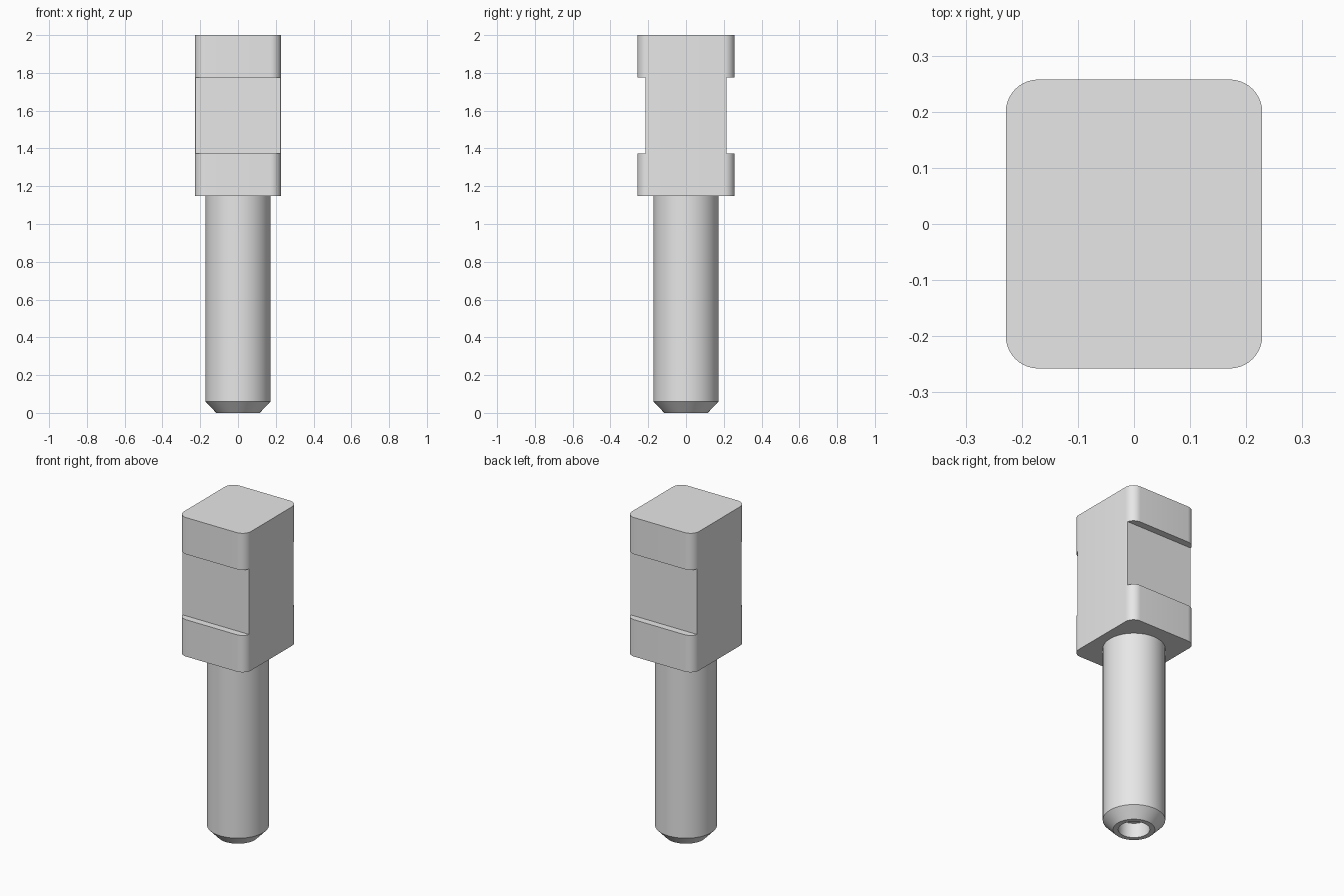
import bpy
import bmesh
from math import pi, cos, sin
from mathutils import Vector

if "Cube" in bpy.data.objects:
    bpy.data.objects.remove(bpy.data.objects["Cube"], do_unlink=True)

# Single plain grey
grey = bpy.data.materials.new("plain_grey")
grey.use_nodes = True
colour = (0.8, 0.8, 0.8, 1)
grey.diffuse_color = colour
grey.node_tree.nodes["Principled BSDF"].inputs["Base Color"].default_value = colour

HEAD_X, HEAD_Y, CORNER = 0.2285, 0.2575, 0.058
HEAD_BOTTOM, HEAD_TOP = 1.147, 2.0
NOTCH_Y, NOTCH_BOTTOM, NOTCH_TOP = 0.215, 1.373, 1.775


def finish(name, bm):
    bmesh.ops.recalc_face_normals(bm, faces=bm.faces)
    mesh = bpy.data.meshes.new(name)
    bm.to_mesh(mesh)
    bm.free()
    mesh.materials.append(grey)
    obj = bpy.data.objects.new(name, mesh)
    bpy.context.collection.objects.link(obj)
    return obj


def activate(obj):
    bpy.ops.object.select_all(action='DESELECT')
    obj.select_set(True)
    bpy.context.view_layer.objects.active = obj


def smooth(obj):
    activate(obj)
    bpy.ops.object.shade_smooth_by_angle(angle=pi / 7)


# Head: rounded rectangle pulled upward
bm = bmesh.new()
steps = 10
outline = []
for quarter, (sx, sy) in enumerate([(1, 1), (-1, 1), (-1, -1), (1, -1)]):
    for i in range(steps + 1):
        a = (quarter + i / steps) * pi / 2
        outline.append(bm.verts.new((sx * (HEAD_X - CORNER) + CORNER * cos(a),
                                     sy * (HEAD_Y - CORNER) + CORNER * sin(a),
                                     HEAD_BOTTOM)))
base = bm.faces.new(outline)
pulled = bmesh.ops.extrude_face_region(bm, geom=[base], use_keep_orig=True)
top = [v for v in pulled["geom"] if isinstance(v, bmesh.types.BMVert)]
bmesh.ops.translate(bm, verts=top, vec=(0, 0, HEAD_TOP - HEAD_BOTTOM))
head = finish("head", bm)

# Shallow grooves across the front and back of the head
for side in (-1, 1):
    bm = bmesh.new()
    bmesh.ops.create_cube(bm, size=1)
    bmesh.ops.scale(bm, verts=bm.verts, vec=(1, 0.2, NOTCH_TOP - NOTCH_BOTTOM))
    bmesh.ops.translate(bm, verts=bm.verts,
                        vec=(0, side * (NOTCH_Y + 0.1), (NOTCH_TOP + NOTCH_BOTTOM) / 2))
    cutter = finish("groove_cutter", bm)
    cutter.hide_render = True
    cut = head.modifiers.new("groove", 'BOOLEAN')
    cut.operation = 'DIFFERENCE'
    cut.solver = 'EXACT'
    cut.object = cutter
    activate(head)
    bpy.ops.object.modifier_apply(modifier=cut.name)
    bpy.data.objects.remove(cutter, do_unlink=True)
smooth(head)

# Shaft: revolved profile with a chamfered tip and a blind hole
profile = [(0, 0.09), (0.087, 0.09), (0.087, 0), (0.115, 0),
           (0.172, 0.06), (0.172, HEAD_BOTTOM)]
bm = bmesh.new()
points = [bm.verts.new((r, 0, z)) for r, z in profile]
edges = [bm.edges.new(pair) for pair in zip(points, points[1:])]
bmesh.ops.spin(bm, geom=points + edges, cent=(0, 0, 0), axis=Vector((0, 0, 1)),
               angle=2 * pi, steps=64, use_duplicate=False)
bmesh.ops.remove_doubles(bm, verts=bm.verts, dist=0.0001)
shaft = finish("shaft", bm)
# Make sure the outer wall faces outward
wall = max(shaft.data.polygons, key=lambda p: p.area)
if wall.normal.dot(Vector((wall.center.x, wall.center.y, 0))) < 0:
    shaft.data.flip_normals()
smooth(shaft)
